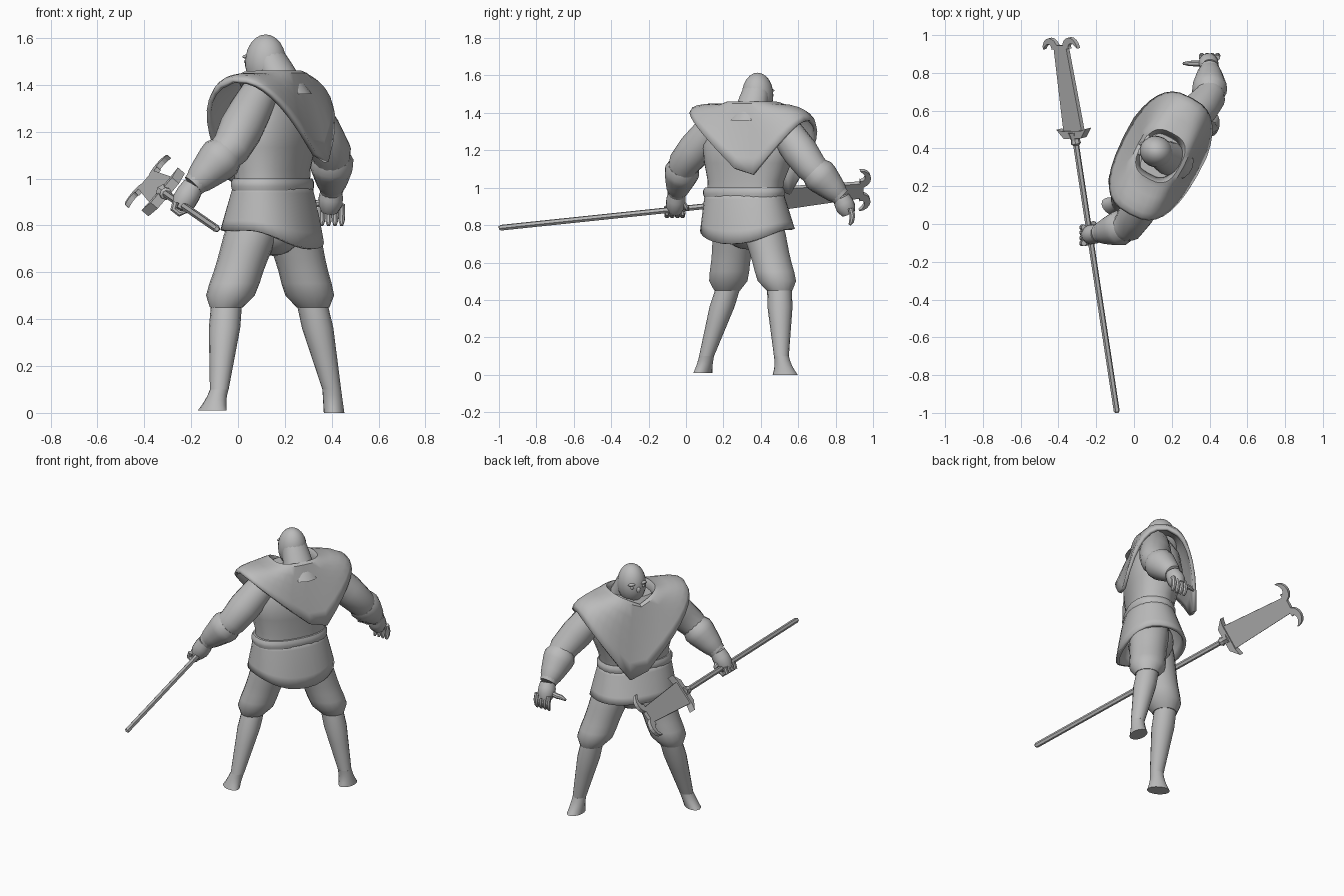
import bpy, bmesh
from math import sin, cos, pi, tau, radians, copysign
from mathutils import Vector, Matrix

cube = bpy.data.objects.get("Cube")
if cube:
    bpy.data.objects.remove(cube, do_unlink=True)

# One plain grey for the whole figure
grey = bpy.data.materials.new("plain_grey")
grey.use_nodes = True
colour = (.5, .5, .5, 1)
grey.diffuse_color = colour
grey.node_tree.nodes["Principled BSDF"].inputs["Base Color"].default_value = colour

# Body frame: local x runs to the body's right side, local y is its facing
BODY = Matrix.Translation((.14, .36, 0)) @ Matrix.Rotation(radians(62), 4, "Z")
WORLD = Matrix.Identity(4)


def build(name, bm, matrix, smooth=True):
    bmesh.ops.recalc_face_normals(bm, faces=bm.faces[:])
    bm.transform(matrix)
    mesh = bpy.data.meshes.new(name)
    bm.to_mesh(mesh)
    bm.free()
    mesh.materials.append(grey)
    part = bpy.data.objects.new(name, mesh)
    bpy.context.collection.objects.link(part)
    if smooth:
        bpy.ops.object.select_all(action="DESELECT")
        part.select_set(True)
        bpy.context.view_layer.objects.active = part
        bpy.ops.object.shade_smooth_by_angle(angle=radians(40))
    return part


def skin(name, rings, matrix=WORLD, caps=True, smooth=True):
    """Bridge rings with equal point counts into one surface."""
    bm = bmesh.new()
    rows = [[bm.verts.new(point) for point in ring] for ring in rings]
    for low, high in zip(rows, rows[1:]):
        for i in range(len(low)):
            bm.faces.new((low[i - 1], low[i], high[i], high[i - 1]))
    if caps:
        bm.faces.new(rows[0])
        bm.faces.new(rows[-1])
    return build(name, bm, matrix, smooth)


def oval(center, width, depth, count=20, power=1.0, turn=0.0):
    """Level ring; a power below one makes it boxier."""
    ring = []
    for i in range(count):
        c, s = cos(tau * i / count), sin(tau * i / count)
        point = Vector((width * copysign(abs(c) ** power, c),
                        depth * copysign(abs(s) ** power, s), 0))
        ring.append(Vector(center) + Matrix.Rotation(turn, 3, "Z") @ point)
    return ring


def along_path(points, t):
    place = t * (len(points) - 1)
    i = min(int(place), len(points) - 2)
    return points[i].lerp(points[i + 1], place - i)


def limb(name, points, radii, count=14, level=False):
    """Sweep circles of evenly spaced radii along a path."""
    points = [Vector(p) for p in points]
    steps = len(radii) - 1
    centers = [along_path(points, i / steps) for i in range(steps + 1)]
    rings = []
    for i, (center, radius) in enumerate(zip(centers, radii)):
        if level:
            rings.append(oval(center, radius, radius, count))
            continue
        heading = centers[min(i + 1, steps)] - centers[max(i - 1, 0)]
        side = heading.cross(Vector((1, -3, 1))).normalized()
        up = side.cross(heading).normalized()
        rings.append([center + radius * (cos(tau * k / count) * side + sin(tau * k / count) * up)
                      for k in range(count)])
    return skin(name, rings)


def ball(name, center, radii, matrix=WORLD):
    bm = bmesh.new()
    bmesh.ops.create_uvsphere(bm, u_segments=20, v_segments=12, radius=1)
    return build(name, bm, matrix @ Matrix.Translation(center) @ Matrix.Diagonal((*radii, 1)))


def barrel(name, bottom, top, widths, flatness):
    """Level oval sections of the trunk, evenly spaced from bottom to top."""
    steps = len(widths) - 1
    bottom, top = Vector(bottom), Vector(top)
    rings = [oval(bottom.lerp(top, i / steps), w, w * flatness, 24, .85)
             for i, w in enumerate(widths)]
    return skin(name, rings, BODY)


def thicken(part, amount):
    cloth = part.modifiers.new("cloth_thickness", "SOLIDIFY")
    cloth.thickness = amount
    cloth.offset = -1


# Trunk
barrel("torso", (-.04, -.03, .94), (0, 0, 1.42), (.21, .215, .245, .265, .23, .14), .62)
barrel("belt", (-.04, -.03, .95), (-.04, -.03, 1), (.225, .23, .23, .22), .64)


# Tunic skirt flares out and dips at the back
def skirt_ring(t):
    center = (-.04 + .015 * t, -.03 + .01 * t, .98 - .2 * t)
    ring = oval(center, .22 + .04 * t, .14 + .06 * t, 32, .9)
    for i, point in enumerate(ring):
        point.z -= .08 * t * t * max(0, -sin(tau * i / len(ring))) ** 2
    return ring


thicken(skin("tunic_skirt", [skirt_ring(i / 5) for i in range(6)], BODY, caps=False), .02)
ball("trouser_seat", (.15, .33, .8), (.13, .14, .13))


# Cape: wide over the shoulders, falling to a low point at front and back
def cape_ring(t):
    top, width, shift = 1.45 - .06 * t * t, .16 + .19 * sin(t * pi / 2), .08 * t
    ring = oval((0, 0, top), width, .135 + .07 * t, 32, .7)
    for point in ring:
        low = 1.38 - .45 * t if point.y > 0 else 1.45 - .41 * t
        reach = width - shift if point.x > shift else width + shift
        slope = 1 - min(1, abs(point.x - shift) / reach)
        point.z -= (top - low) * slope + t * (.08 * point.x + .3 * max(0, point.y) * (1 - slope))
        point.y *= 1 + slope * t / 10
    return ring


def collar_ring(size, lift):
    return [Vector((p.x * size, p.y * size, p.z + lift)) for p in cape_ring(0)]


mantle = [cape_ring(i / 5) for i in range(6)]
thicken(skin("cape", [collar_ring(.65, -.04), collar_ring(.85, .01)] + mantle, BODY, caps=False), .02)

# Bald head on a neck that slopes to the back
limb("neck", [BODY @ Vector((.01, -.08, 1.36)), BODY @ Vector((.01, .02, 1.54))],
     (.1, .092, .084, .078, .07), 18, level=True)
ball("head", (.01, .03, 1.495), (.083, .09, .12), BODY)
ball("nose", (.01, .118, 1.485), (.012, .01, .018), BODY)
for side, sign in (("left", -1), ("right", 1)):
    ball(side + "_brow", (.01 + sign * .035, .105, 1.52), (.026, .012, .009), BODY)
    ball(side + "_eye", (.01 + sign * .035, .107, 1.5), (.011, .008, .008), BODY)

# Pose of each side: joints from shoulder to knuckles and hip to sole, toe direction
pose = {
    "left": dict(shoulder=(.09, .18, 1.36), elbow=(-.03, -.01, 1.13), wrist=(-.19, -.05, .97),
                 knuckles=(-.25, -.06, .87), hip=(.09, .27, .86), knee=(-.05, .22, .45),
                 ankle=(-.08, .11, .1), sole=(-.11, .09, .01), toe=150),
    "right": dict(shoulder=(.25, .49, 1.36), elbow=(.4, .67, 1.11), wrist=(.4, .83, .95),
                  knuckles=(.39, .87, .86), hip=(.21, .39, .86), knee=(.32, .5, .45),
                  ankle=(.4, .51, .1), sole=(.41, .53, 0), toe=85),
}


def foot_ring(ankle, sole, toe, t):
    return oval(ankle.lerp(sole, t), .04 + .027 * t * t, .04 + .004 * t, 16, turn=toe)


for side, joint in pose.items():
    toe = radians(joint.pop("toe"))
    at = {key: Vector(value) for key, value in joint.items()}
    limb(side + "_arm", [at["shoulder"], at["elbow"], at["wrist"]],
         (.08, .09, .095, .085, .075, .065, .05), 16)
    limb(side + "_bracer", [at["elbow"].lerp(at["wrist"], .1), at["wrist"]],
         (.08, .094, .09, .081, .072, .062, .045))
    limb(side + "_palm", [at["wrist"], at["knuckles"]], (.046, .052, .052, .036))
    limb(side + "_trouser", [at["hip"], at["knee"]],
         (.11, .116, .116, .112, .108, .106, .107, .104, .07), 18, level=True)
    limb(side + "_shin", [at["knee"], at["ankle"]], (.066, .067, .058, .049, .04), 16, level=True)
    skin(side + "_foot", [foot_ring(at["ankle"], at["sole"], toe, i / 4) for i in range(5)])


# Fingers: hanging open on the right hand, curled round the shaft on the left
def digit(name, start, moves):
    path = [Vector(start)]
    for move in moves:
        path.append(path[-1] + Vector(move))
    limb(name, path, (.015, .016, .014, .007), 8)


for k in range(4):
    spread = .028 * (k - 1.5)
    hanging = Vector(pose["right"]["knuckles"]) + Vector((spread + .01, .01, .03))
    curled = Vector(pose["left"]["knuckles"]) + Vector((-.015, spread, .03))
    digit("right_finger_%d" % k, hanging, ((0, .01, -.04), (0, -.005, -.03), (0, -.01, -.02)))
    digit("left_finger_%d" % k, curled, ((-.01, 0, -.03), (.025, 0, -.02), (.03, 0, .01)))
digit("right_thumb", (.37, .85, .9), ((-.05, 0, -.01), (-.03, 0, 0), (-.03, 0, -.01)))
digit("left_thumb", (-.21, -.03, .92), ((0, .03, -.02), (-.01, .01, -.02)))

# Polearm frame: x along the shaft, y across the blade, origin at the blade base
butt, base = Vector((-.09, -1, .785)), Vector((-.315, .475, .94))
length = (base - butt).length
along = (base - butt).normalized()
flat = along.cross(Vector((.65, 0, .76))).normalized()
POLE = Matrix.Translation(base) @ Matrix((along, flat.cross(along), flat)).transposed().to_4x4()


def rod(name, stations, count):
    skin(name, [[(t, r * cos(tau * k / count), r * sin(tau * k / count)) for k in range(count)]
                for t, r in stations], POLE, smooth=False)


def plate(name, outline, depth):
    skin(name, [[(t, w, h) for t, w in outline] for h in (-depth, depth)], POLE, smooth=False)


def mirrored(half):
    return half + [(t, -w) for t, w in reversed(half)]


rod("shaft", ((-length, .01), (.01 - length, .016), (.02, .016)), 6)
rod("socket", ((-.06, .016), (-.05, .027), (-.03, .024), (.01, .035)), 8)
plate("guard", mirrored([(-.02, .07), (.03, .12), (.02, .08)]), .02)
plate("blade", mirrored([(0, .075), (.48, .05)]), .011)

# Crescent horns sweep outward and thin to a point
for side, sign in (("left", 1), ("right", -1)):
    outer, inner = [], []
    for i in range(9):
        swing, tip = pi * i / 8, 1 - i / 8
        for edge, r in ((outer, .06), (inner, .058 - .05 * tip ** .6)):
            edge.append((.46 + r * sin(swing), sign * (.08 - r * cos(swing))))
    plate(side + "_horn", outer + inner[::-1], .011)
